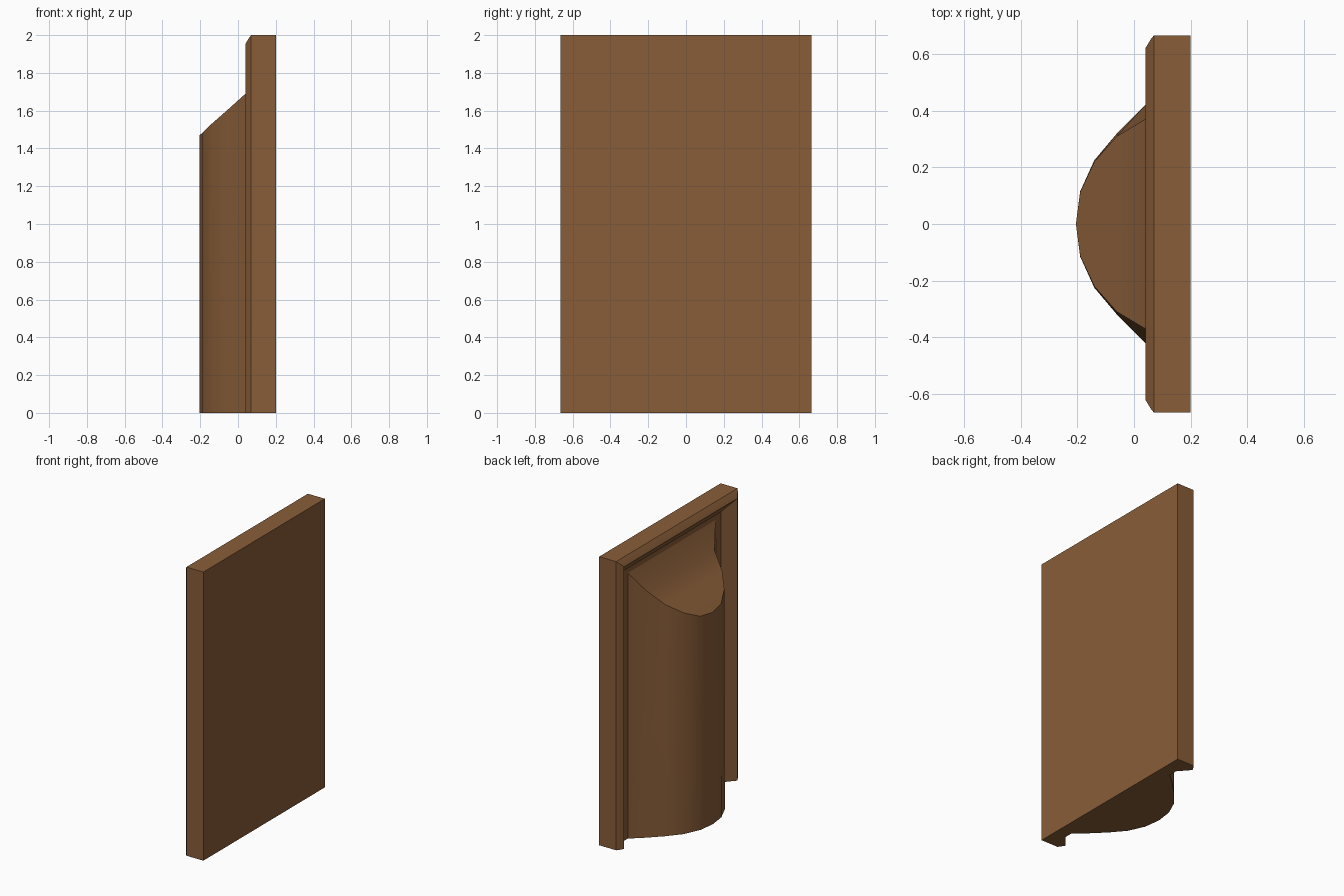
import bpy, bmesh, math

if "Cube" in bpy.data.objects:
    bpy.data.objects.remove(bpy.data.objects["Cube"])

wood = bpy.data.materials.new("brown_wood")
wood.diffuse_color = (0.25, 0.11, 0.04, 1)
wood.use_nodes = True
wood.node_tree.nodes["Principled BSDF"].inputs["Base Color"].default_value = wood.diffuse_color


def make_object(name, bm, angle):
    bmesh.ops.recalc_face_normals(bm, faces=bm.faces)
    mesh = bpy.data.meshes.new(name)
    bm.to_mesh(mesh)
    bm.free()
    mesh.materials.append(wood)
    ob = bpy.data.objects.new(name, mesh)
    bpy.context.collection.objects.link(ob)
    bpy.ops.object.select_all(action='DESELECT')
    ob.select_set(True)
    bpy.context.view_layer.objects.active = ob
    bpy.ops.object.shade_smooth_by_angle(angle=math.radians(angle))
    return ob


# Backing slab: a rim profile (x, inset) run up, across the top and down; open at the bottom
W, H = 0.665, 2.0
profile = [(0.2, 0), (0.07, 0), (0.06, 0.012), (0.04, 0.045), (0.11, 0.125)]
bm = bmesh.new()
rings = []
for x, d in profile:
    w, h = W - d, H - d
    rings.append([bm.verts.new(p) for p in
                  ((x, -w, 0), (x, -w, h), (x, w, h), (x, w, 0))])
for a, b in zip(rings, rings[1:]):
    for i in range(3):
        bm.faces.new((a[i], a[i + 1], b[i + 1], b[i]))
bm.faces.new(rings[0])
bm.faces.new(rings[-1])
bm.faces.new([r[0] for r in rings] + [r[3] for r in reversed(rings)])
make_object("framed_panel", bm, 35)

# Rounded column: (x, y at base, y at crease, z at crease), mirrored across y
half = [(0.11, 0.48, 0.48, 1.84), (0.04, 0.42, 0.37, 1.69), (-0.06, 0.32, 0.31, 1.60),
        (-0.14, 0.225, 0.22, 1.53), (-0.19, 0.115, 0.113, 1.48)]
section = half + [(-0.205, 0, 0, 1.47)] + [(x, -b, -c, z) for x, b, c, z in reversed(half)]
bm = bmesh.new()
low = [bm.verts.new((x, b, 0)) for x, b, c, z in section]
top = [bm.verts.new((x, c, z)) for x, b, c, z in section]
for i in range(len(section) - 1):
    bm.faces.new((low[i], low[i + 1], top[i + 1], top[i]))
bm.faces.new(low)

# Sloping top of the column, strips joining opposite crease points
n = len(top)
for i in range(n // 2 - 1):
    bm.faces.new((top[i], top[i + 1], top[n - 2 - i], top[n - 1 - i]))
bm.faces.new((top[n // 2 - 1], top[n // 2], top[n // 2 + 1]))
make_object("rounded_column", bm, 35)
